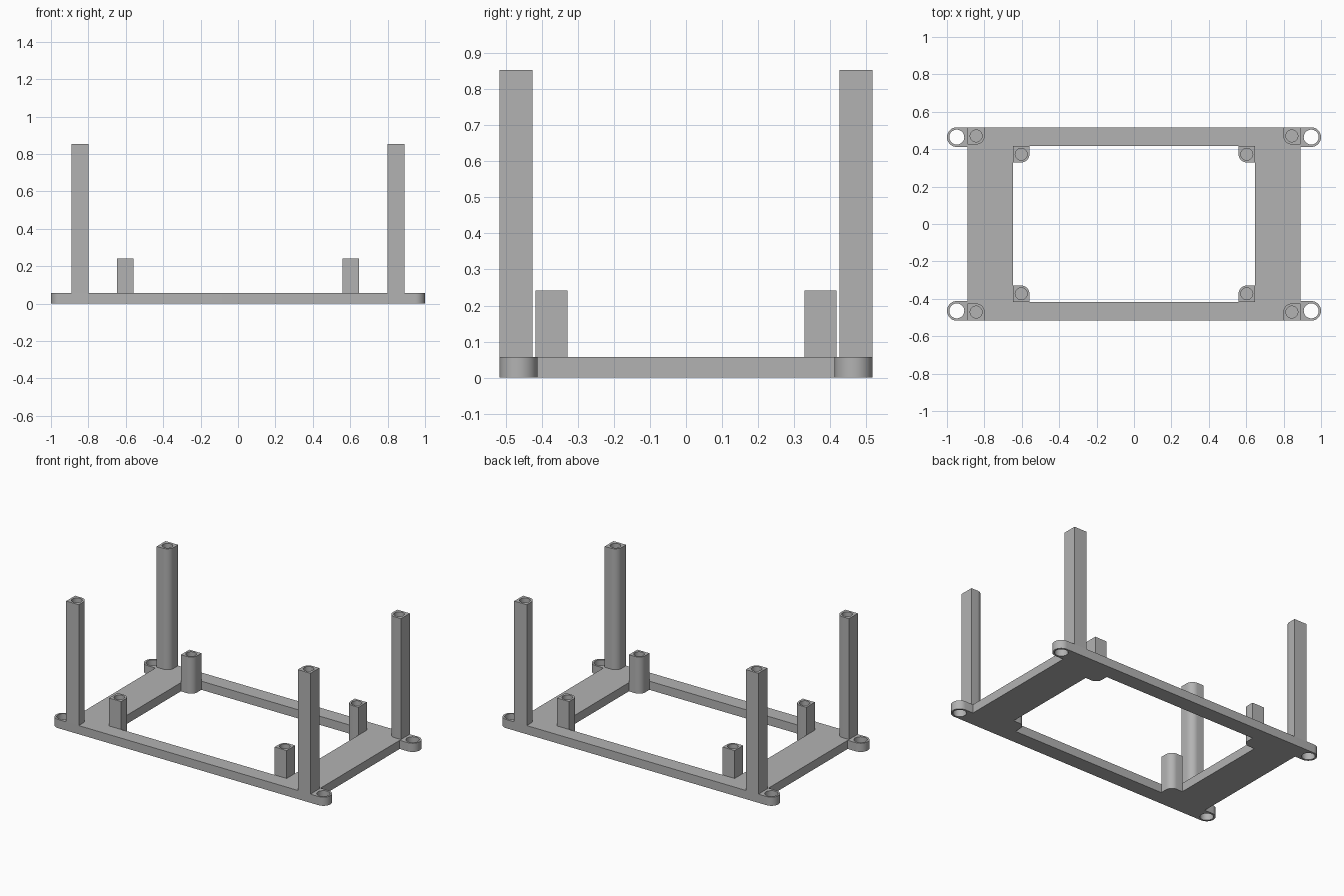
import bpy, bmesh
from math import sin, cos, radians

cube = bpy.data.objects.get("Cube")
if cube:
    bpy.data.objects.remove(cube, do_unlink=True)

grey = bpy.data.materials.new("plain grey")
grey.use_nodes = True
GREY = (0.45, 0.45, 0.45, 1)
grey.diffuse_color = GREY
grey.node_tree.nodes["Principled BSDF"].inputs["Base Color"].default_value = GREY

QUADRANTS = {"front_right": (-1, -1), "front_left": (1, -1),
             "back_right": (-1, 1), "back_left": (1, 1)}
THICK = 0.057


def arc(cx, cy, r, start, end, steps):
    angles = [radians(start + (end - start) * i / steps) for i in range(steps + 1)]
    return [(cx + r * cos(a), cy + r * sin(a)) for a in angles]


def circle(cx, cy, r):
    return arc(cx, cy, r, 0, 360, 32)[:-1]


def prisms(name, outlines, z0, z1):
    """One object made of closed outlines extruded from z0 to z1."""
    bm = bmesh.new()
    for outline in outlines:
        face = bm.faces.new([bm.verts.new((x, y, z0)) for x, y in outline])
        top = bmesh.ops.extrude_face_region(bm, geom=[face])["geom"]
        moved = [v for v in top if isinstance(v, bmesh.types.BMVert)]
        bmesh.ops.translate(bm, verts=moved, vec=(0, 0, z1 - z0))
    bmesh.ops.recalc_face_normals(bm, faces=bm.faces)
    mesh = bpy.data.meshes.new(name)
    bm.to_mesh(mesh)
    bm.free()
    mesh.materials.append(grey)
    obj = bpy.data.objects.new(name, mesh)
    bpy.context.collection.objects.link(obj)
    return obj


def cut(obj, cutter):
    """Subtract the cutter, remove it, then smooth the round walls."""
    cutter.hide_render = True
    mod = obj.modifiers.new("cut", "BOOLEAN")
    mod.operation = "DIFFERENCE"
    mod.solver = "EXACT"
    mod.object = cutter
    bpy.ops.object.select_all(action="DESELECT")
    obj.select_set(True)
    bpy.context.view_layer.objects.active = obj
    bpy.ops.object.modifier_apply(modifier=mod.name)
    bpy.data.objects.remove(cutter, do_unlink=True)
    bpy.ops.object.shade_smooth_by_angle(angle=radians(30))


# Base frame: plate with rounded ears, a large window and four screw holes
EAR_X, EAR_Y, EAR_R = 0.9475, 0.4645, 0.0525
corner = [(0.89, EAR_Y - EAR_R)] + arc(EAR_X, EAR_Y, EAR_R, -90, 90, 20)
outline = (corner + [(-x, y) for x, y in reversed(corner)]
           + [(-x, -y) for x, y in corner]
           + [(x, -y) for x, y in reversed(corner)])
frame = prisms("base_frame", [outline], 0, THICK)
WIN_X, WIN_Y = 0.647, 0.417
window = [(WIN_X, WIN_Y), (-WIN_X, WIN_Y), (-WIN_X, -WIN_Y), (WIN_X, -WIN_Y)]
holes = [circle(sx * EAR_X, sy * EAR_Y, 0.04) for sx, sy in QUADRANTS.values()]
cut(frame, prisms("frame_cutter", [window] + holes, -0.1, 0.2))


# Posts: square with a rounded inner corner and a blind screw hole on top
def post(name, sx, sy, outer_x, outer_y, half, z0, z1):
    cx, cy = outer_x - half, outer_y - half
    shape = [(outer_x, cy - half), (outer_x, outer_y), (cx - half, outer_y)]
    shape += arc(cx, cy, half, 180, 270, 10)
    body = prisms(name, [[(sx * x, sy * y) for x, y in shape]], z0, z1)
    bore = circle(sx * cx, sy * cy, 0.032)
    cut(body, prisms("bore_cutter", [bore], z1 - 0.18, z1 + 0.05))


for place, (sx, sy) in QUADRANTS.items():
    post("tall_post_" + place, sx, sy, 0.89, 0.517, 0.046, THICK, 0.853)
    post("short_post_" + place, sx, sy, WIN_X, WIN_Y, 0.044, 0, 0.241)
